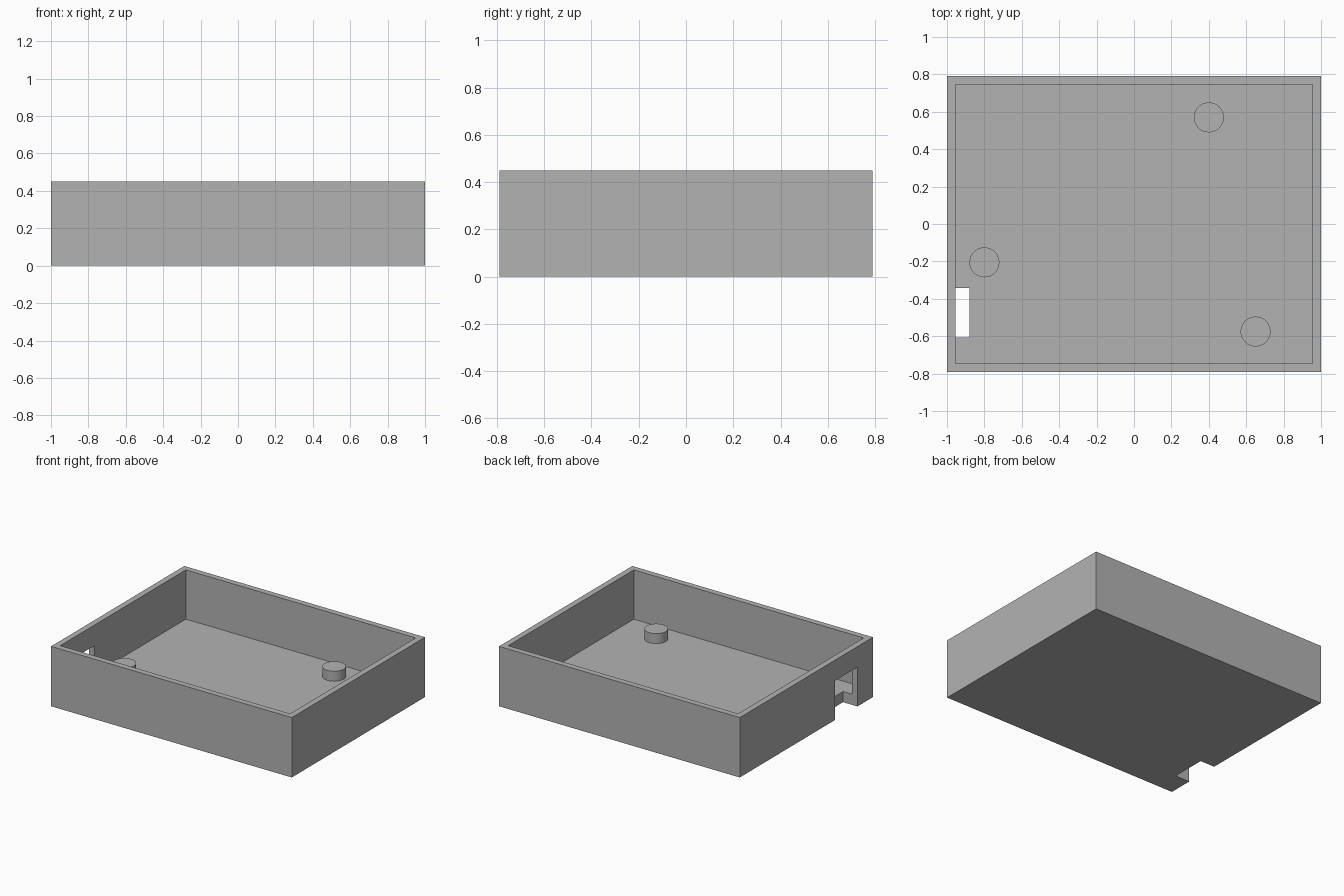
import bpy

if "Cube" in bpy.data.objects:
    bpy.data.objects.remove(bpy.data.objects["Cube"])

W, D, H = 2.0, 1.58, 0.45      # outer size
WALL, FLOOR = 0.045, 0.08      # wall and floor thickness

grey = bpy.data.materials.new("light grey")
grey.diffuse_color = (0.45, 0.45, 0.45, 1)
grey.use_nodes = True
grey.node_tree.nodes["Principled BSDF"].inputs["Base Color"].default_value = grey.diffuse_color


def box(name, x0, x1, y0, y1, z0, z1):
    bpy.ops.mesh.primitive_cube_add(
        size=1, location=((x0 + x1) / 2, (y0 + y1) / 2, (z0 + z1) / 2))
    ob = bpy.context.object
    ob.name = name
    ob.scale = (x1 - x0, y1 - y0, z1 - z0)
    bpy.ops.object.transform_apply(location=True, rotation=False, scale=True)
    ob.data.materials.append(grey)
    return ob


def cut(target, cutter):
    mod = target.modifiers.new(cutter.name, 'BOOLEAN')
    mod.operation = 'DIFFERENCE'
    mod.solver = 'EXACT'
    mod.object = cutter
    bpy.context.view_layer.objects.active = target
    bpy.ops.object.modifier_apply(modifier=mod.name)
    bpy.data.objects.remove(cutter, do_unlink=True)


# Open tray
tray = box("tray", -W / 2, W / 2, -D / 2, D / 2, 0, H)
ix, iy = W / 2 - WALL, D / 2 - WALL
cut(tray, box("cavity", -ix, ix, -iy, iy, FLOOR, H + 0.2))

# Notch through the left wall and the floor edge
cut(tray, box("notch", -W / 2 - 0.1, -0.88, -0.607, -0.342, -0.1, 0.295))

# Round support posts on the floor
for x, y in ((0.40, 0.57), (-0.80, -0.205), (0.65, -0.575)):
    z0, z1 = FLOOR - 0.02, FLOOR + 0.075
    bpy.ops.mesh.primitive_cylinder_add(
        vertices=48, radius=0.08, depth=z1 - z0, location=(x, y, (z0 + z1) / 2))
    post = bpy.context.object
    post.name = "support_post"
    post.data.materials.append(grey)
    bpy.ops.object.shade_smooth_by_angle()
